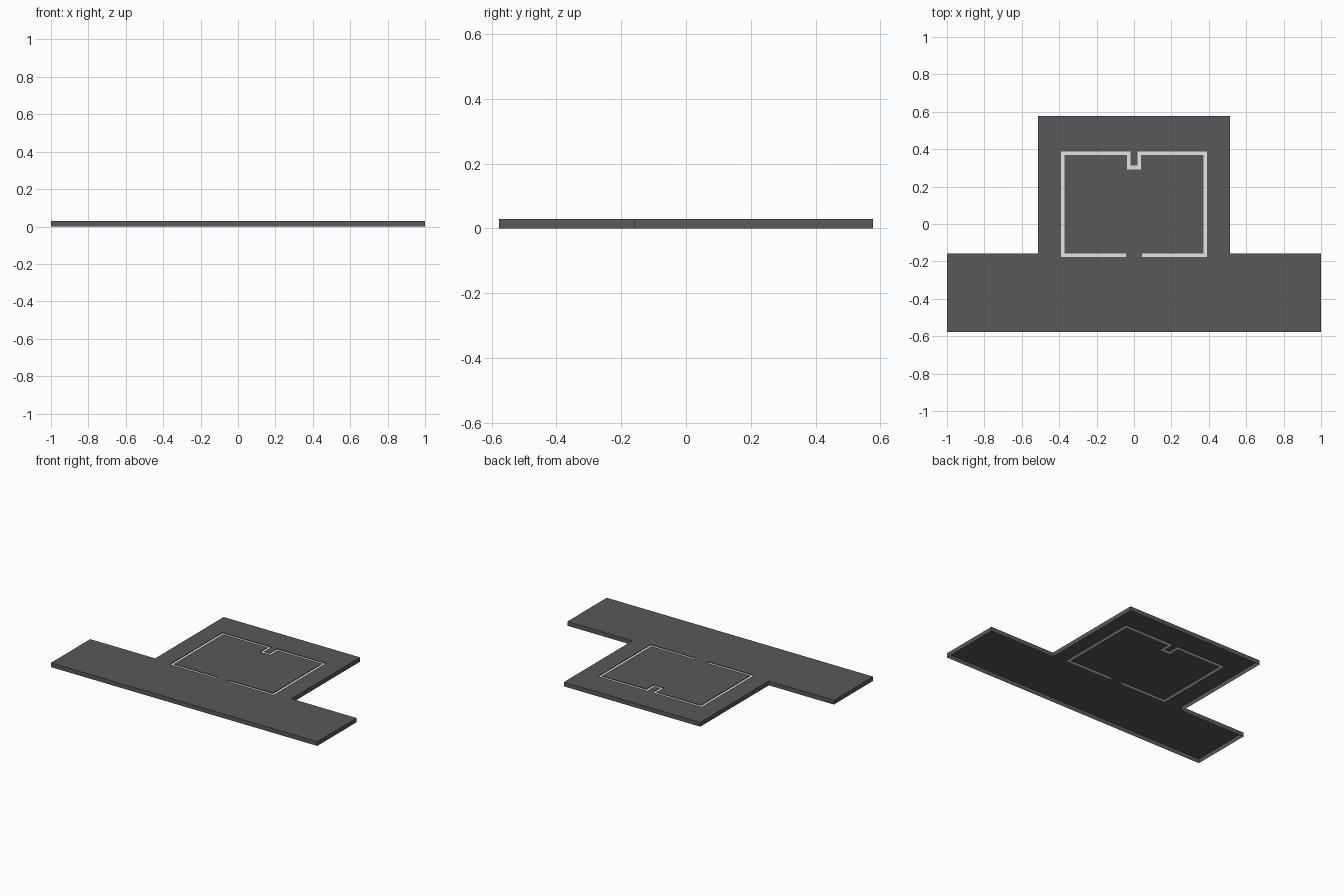
import bpy, bmesh
from mathutils import Vector

cube = bpy.data.objects.get("Cube")
if cube:
    bpy.data.objects.remove(cube, do_unlink=True)

THICK = 0.029
RECESS = 0.004


def material(name, value):
    mat = bpy.data.materials.new(name)
    mat.use_nodes = True
    colour = (value, value, value, 1)
    mat.diffuse_color = colour
    mat.node_tree.nodes["Principled BSDF"].inputs["Base Color"].default_value = colour
    return mat


def sheet(name, outline, z, mat, skirts=()):
    """Flat sheet from its +x half, mirrored; skirts are (edge path, depth) walls."""
    bm = bmesh.new()
    bm.faces.new([bm.verts.new((p[0], p[1], z)) for p in outline])
    for path, depth in skirts:
        for a, b in zip(path, path[1:]):
            bm.faces.new([bm.verts.new((p[0], p[1], h))
                          for p, h in ((b, z), (a, z), (a, z - depth), (b, z - depth))])
    bmesh.ops.remove_doubles(bm, verts=bm.verts, dist=1e-5)
    mesh = bpy.data.meshes.new(name)
    bm.to_mesh(mesh)
    bm.free()
    mesh.materials.append(mat)
    obj = bpy.data.objects.new(name, mesh)
    bpy.context.collection.objects.link(obj)
    obj.modifiers.new("Mirror", 'MIRROR')


def band_sides(path, width):
    """Both sides of a band with square corners that follows a path."""
    pts = [Vector(p) for p in path]
    left, right = [], []
    for i, p in enumerate(pts):
        d_in = (p - pts[i - 1]).normalized() if i else (pts[1] - p).normalized()
        d_out = (pts[i + 1] - p).normalized() if i + 1 < len(pts) else d_in
        n_in, n_out = (Vector((-d.y, d.x)) for d in (d_in, d_out))
        offset = (n_in + n_out) / (1 + n_in.dot(n_out)) * width / 2
        left.append(p + offset)
        right.append(p - offset)
    return left, right


dark = material("dark grey", 0.1)
light = material("light grey", 0.78)

# Line around the middle: gap at the front, small notch at the back
inner, outer = band_sides([(0.043, -0.166), (0.38, -0.166), (0.38, 0.379),
                           (0.029, 0.379), (0.029, 0.302), (0, 0.302)], 0.019)
slot = outer[::-1] + inner

# T-shaped slab, hollow underneath, with the line cut out of its top
rim = [(0, -0.578), (1, -0.578), (1, -0.157), (0.512, -0.157), (0.512, 0.578), (0, 0.578)]
sheet("base_slab", rim + slot, THICK, dark, [(rim, THICK), (slot, RECESS)])

# Light strip lying at the bottom of the cut
sheet("inlaid_strip", inner[::-1] + outer, THICK - RECESS, light)
